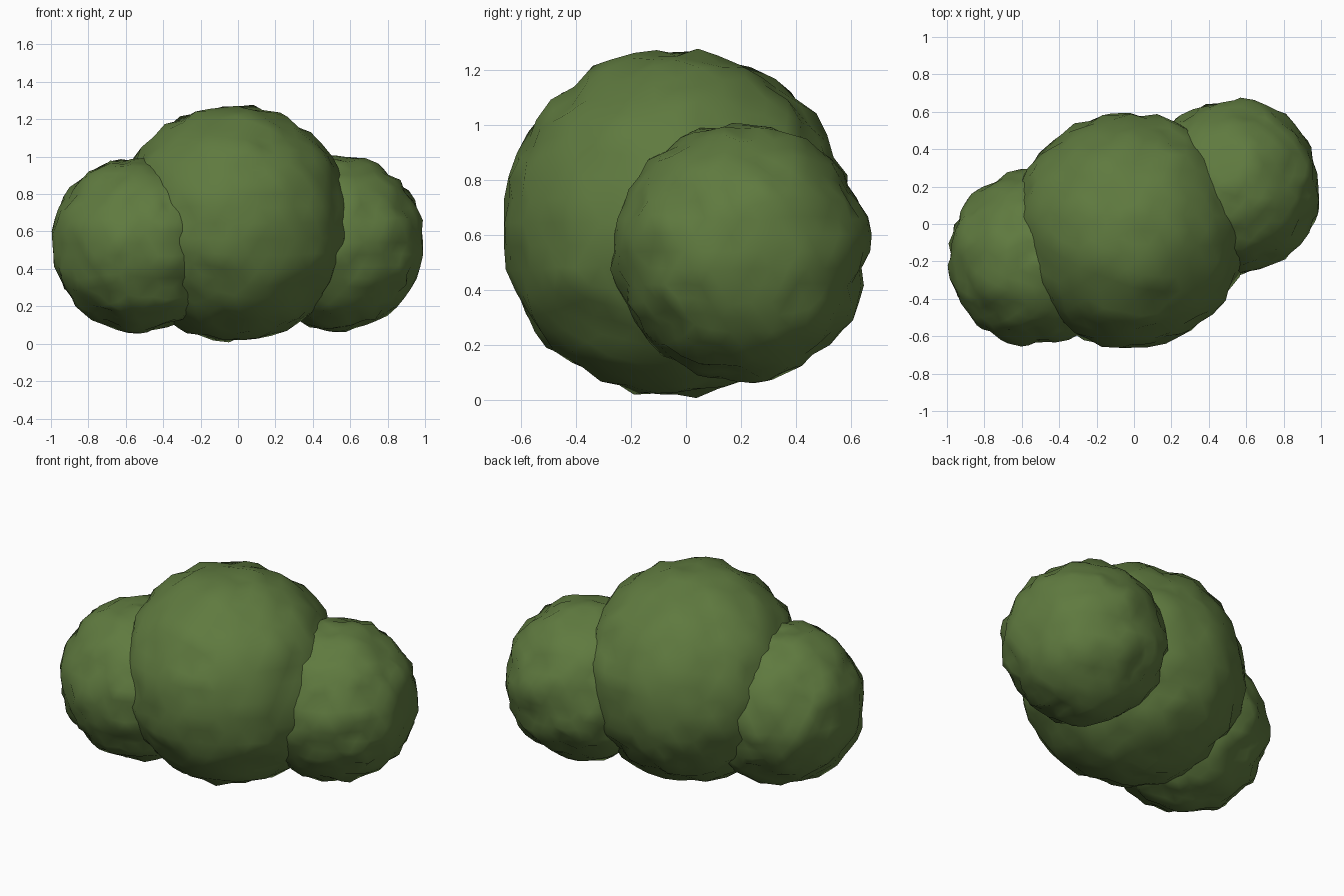
import bpy, bmesh
from mathutils import Vector, noise

if "Cube" in bpy.data.objects:
    bpy.data.objects.remove(bpy.data.objects["Cube"])

leaf = bpy.data.materials.new("leaf green")
leaf.diffuse_color = (0.115, 0.195, 0.05, 1)
leaf.use_nodes = True
leaf.node_tree.nodes["Principled BSDF"].inputs["Base Color"].default_value = leaf.diffuse_color


def clump(name, centre, radius, seed):
    """Lumpy ball of foliage."""
    bm = bmesh.new()
    bmesh.ops.create_icosphere(bm, subdivisions=4, radius=1)
    off = Vector((seed * 7.3, seed * 3.1, seed * 5.7))
    limit = radius + 0.018
    for v in bm.verts:
        n = v.co.normalized()
        p = n * radius
        bump = 0.02 * noise.noise(p * 6 + off) + 0.036 * noise.noise(p * 13 + off)
        v.co = n * min(radius + bump, limit) + Vector(centre)
    for f in bm.faces:
        f.smooth = True
    me = bpy.data.meshes.new(name)
    bm.to_mesh(me)
    bm.free()
    me.materials.append(leaf)
    ob = bpy.data.objects.new(name, me)
    bpy.context.collection.objects.link(ob)
    return ob


# large middle clump, smaller ones front-left and back-right
clump("middle_foliage", (-0.025, -0.035, 0.645), 0.628, 4)
clump("left_foliage", (-0.53, -0.18, 0.535), 0.463, 5)
clump("right_foliage", (0.53, 0.2, 0.54), 0.463, 6)
